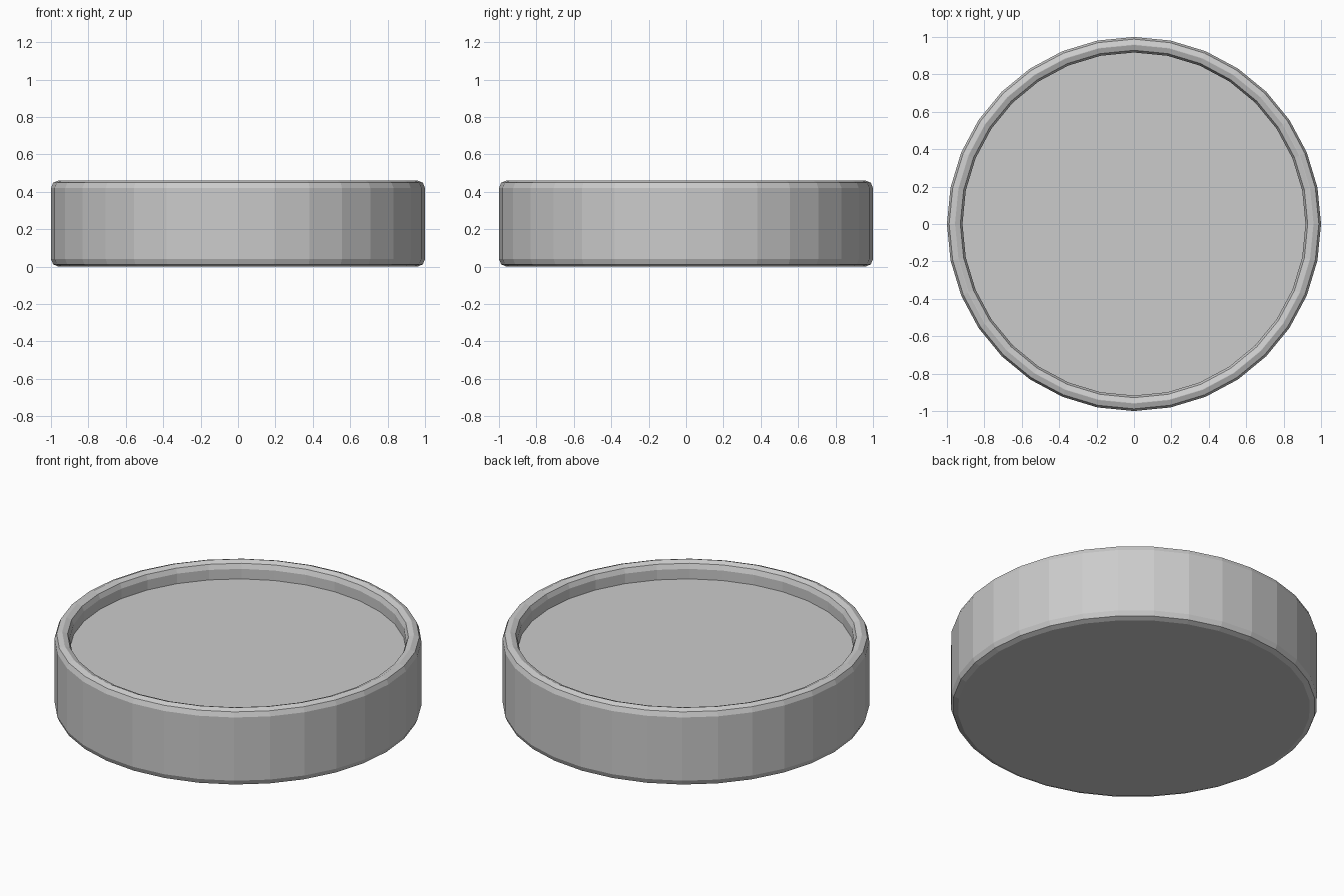
import bpy
import bmesh
from math import cos, sin, pi
from mathutils import Vector

if "Cube" in bpy.data.objects:
    bpy.data.objects.remove(bpy.data.objects["Cube"])

SIDES = 32
R_OUT, R_IN = 1.0, 0.917    # outer wall and recess wall
TOP, FLOOR = 0.46, 0.36     # rim height and recess floor height
BEVEL = 0.04


def corner(cx, cz, start, end, steps=2):
    """Rounded corner points around (cx, cz)."""
    angles = [start + (end - start) * i / steps for i in range(steps + 1)]
    return [(cx + BEVEL * cos(a), cz + BEVEL * sin(a)) for a in angles]


# Cross-section from bottom edge, up the outside, over the rim, down to the floor
profile = (corner(R_OUT - BEVEL, BEVEL, -pi / 2, 0)
           + corner(R_OUT - BEVEL, TOP - BEVEL, 0, pi / 2)
           + corner(R_IN + BEVEL, TOP - BEVEL, pi / 2, pi)
           + [(R_IN, FLOOR)])

# Sweep the section around z
bm = bmesh.new()
rings = [[bm.verts.new(Vector((r * cos(2 * pi * i / SIDES), r * sin(2 * pi * i / SIDES), z)))
          for i in range(SIDES)] for r, z in profile]
for low, high in zip(rings, rings[1:]):
    for i in range(SIDES):
        j = (i + 1) % SIDES
        bm.faces.new((low[i], low[j], high[j], high[i]))

# Underside and recess floor
bm.faces.new(rings[0][::-1])
bm.faces.new(rings[-1])
bmesh.ops.recalc_face_normals(bm, faces=bm.faces)

mesh = bpy.data.meshes.new("round_tray")
bm.to_mesh(mesh)
bm.free()
tray = bpy.data.objects.new("round_tray", mesh)
bpy.context.collection.objects.link(tray)
